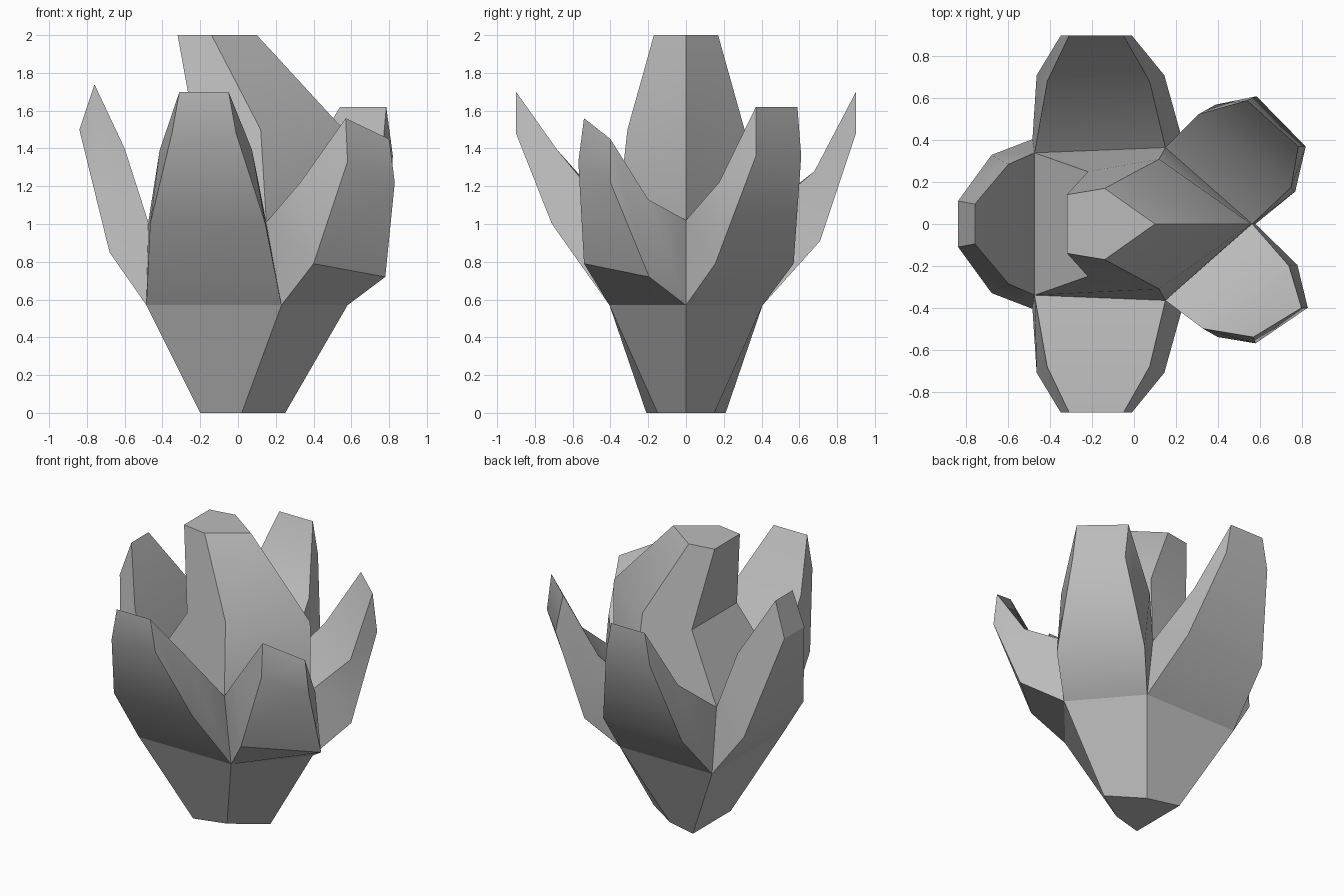
import bpy
import bmesh
from mathutils import Vector

cube = bpy.data.objects.get("Cube")
if cube:
    bpy.data.objects.remove(cube, do_unlink=True)

# single stone-grey colour
grey = bpy.data.materials.new("plain_grey")
grey.use_nodes = True
colour = (0.5, 0.5, 0.5, 1)
grey.diffuse_color = colour
grey.node_tree.nodes["Principled BSDF"].inputs["Base Color"].default_value = colour


def loft(name, sections, cap_start=False, cap_end=False):
    """Skin a list of equal-length closed sections into an object."""
    bm = bmesh.new()
    rings = [[bm.verts.new(p) for p in section] for section in sections]
    count = len(rings[0])
    for low, high in zip(rings, rings[1:]):
        for i in range(count):
            j = (i + 1) % count
            bm.faces.new((low[i], low[j], high[j], high[i]))
    if cap_start:
        bm.faces.new(rings[0][::-1])
    if cap_end:
        bm.faces.new(rings[-1])
    bmesh.ops.recalc_face_normals(bm, faces=bm.faces)
    mesh = bpy.data.meshes.new(name)
    bm.to_mesh(mesh)
    bm.free()
    mesh.materials.append(grey)
    obj = bpy.data.objects.new(name, mesh)
    bpy.context.collection.objects.link(obj)
    bpy.ops.object.select_all(action="DESELECT")
    obj.select_set(True)
    bpy.context.view_layer.objects.active = obj
    bpy.ops.object.shade_smooth_by_angle()
    return obj


def flip_y(points):
    return [Vector((x, -y, z)) for x, y, z in points]


def pentagon(right, side, rear):
    """Five-sided ring, symmetric in y, counter-clockwise from the +x corner."""
    return [Vector(p) for p in (right, side, rear)] + flip_y((rear, side))


# five-sided cup, and the ring where the petals meet inside
cup_base = pentagon((0.25, 0, 0), (0.02, 0.15, 0), (-0.2, 0.21, 0))
cup_rim = pentagon((0.58, 0, 0.57), (0.23, 0.405, 0.57), (-0.485, 0.405, 0.57))
inner_rim = pentagon((0.565, 0, 1.02), (0.15, 0.365, 1.01), (-0.475, 0.34, 1.01))
loft("cup", [cup_base, cup_rim], cap_start=True)

# central bud, with its notch facing -x
bud_waist = pentagon((0.56, 0, 1.5), (0.12, 0.31, 1.5), (-0.22, 0.25, 1.45))
bud_top = pentagon((0.1, 0, 2), (-0.14, 0.17, 2), (-0.32, 0.14, 2))
loft("bud", [inner_rim, bud_waist, bud_top], cap_start=True, cap_end=True)


def petal(name, side, middle, end):
    """Petal on one cup side; sections run outer a, outer b, inner b, inner a."""
    after = (side + 1) % 5
    root = [cup_rim[side], cup_rim[after], inner_rim[after], inner_rim[side]]
    loft(name, [root, middle, end], cap_end=True)


# front and back petals share one outline, with different belly heights
def broad_middle(outer_z, inner_z):
    return [(-0.465, -0.71, outer_z), (0.145, -0.71, outer_z),
            (0.075, -0.68, inner_z), (-0.415, -0.68, inner_z)]


broad_end = [(-0.35, -0.9, 1.48), (-0.01, -0.9, 1.48),
             (-0.05, -0.9, 1.7), (-0.31, -0.9, 1.7)]


def swap_sides(points):
    b, a, inner_a, inner_b = flip_y(points)
    return [a, b, inner_b, inner_a]


petal("front_petal", 3, broad_middle(1.0, 1.39), broad_end)
petal("back_petal", 1, swap_sides(broad_middle(0.91, 1.28)), swap_sides(broad_end))


# narrow petal on the -x side, mirrored across y
def mirrored(outer, inner):
    return [Vector(outer)] + flip_y((outer, inner)) + [Vector(inner)]


petal("side_petal", 2,
      mirrored((-0.68, 0.33, 0.85), (-0.6, 0.285, 1.4)),
      mirrored((-0.84, 0.11, 1.5), (-0.76, 0.095, 1.74)))

# two petals flanking the +x corner
petal("back_corner_petal", 0,
      [(0.77, 0.155, 0.79), (0.39, 0.57, 0.79), (0.31, 0.525, 1.23), (0.75, 0.175, 1.22)],
      [(0.82, 0.37, 1.36), (0.585, 0.61, 1.36), (0.54, 0.59, 1.62), (0.785, 0.37, 1.62)])
petal("front_corner_petal", 4,
      [(0.4, -0.54, 0.79), (0.78, -0.195, 0.72), (0.74, -0.2, 1.13), (0.33, -0.5, 1.22)],
      [(0.58, -0.57, 1.33), (0.83, -0.4, 1.22), (0.8, -0.4, 1.45), (0.57, -0.54, 1.56)])
